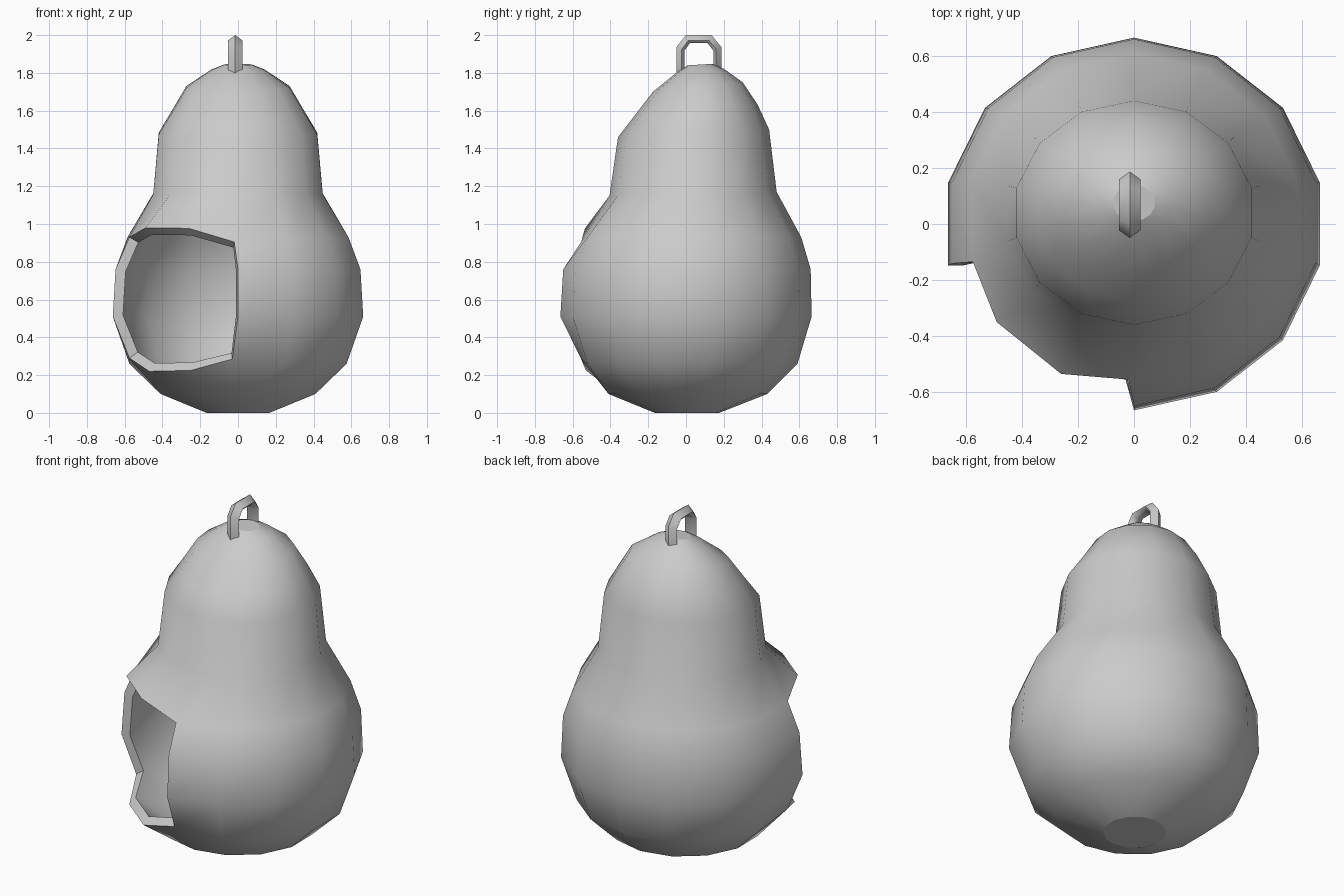
import bpy, bmesh
from math import sin, cos, pi, radians

if "Cube" in bpy.data.objects:
    bpy.data.objects.remove(bpy.data.objects["Cube"])

SEG = 14

# Gourd profile rings: front y, front z, back y, back z, half width in x
RINGS = [
    (-0.165, 0.0, 0.175, 0.0, 0.17),
    (-0.41, 0.10, 0.43, 0.10, 0.42),
    (-0.58, 0.26, 0.59, 0.26, 0.59),
    (-0.665, 0.51, 0.665, 0.51, 0.68),
    (-0.65, 0.76, 0.66, 0.76, 0.665),
    (-0.58, 0.93, 0.61, 0.93, 0.60),
    (-0.405, 1.15, 0.48, 1.17, 0.46),
    (-0.36, 1.46, 0.44, 1.50, 0.43),
    (-0.275, 1.57, 0.38, 1.63, 0.355),
    (-0.175, 1.70, 0.30, 1.75, 0.28),
    (-0.04, 1.81, 0.20, 1.822, 0.145),
    (0.01, 1.84, 0.14, 1.848, 0.075),
]

# Rounded lower and upper lips of the entrance hole, ring index -> points
LIPS = {
    2: [(-0.03, -0.555, 0.285), (-0.25, -0.53, 0.225), (-0.47, -0.35, 0.22), (-0.575, -0.135, 0.29)],
    5: [(-0.02, -0.555, 0.905), (-0.26, -0.535, 0.977), (-0.49, -0.35, 0.98), (-0.575, -0.135, 0.93)],
}


def make_object(name, bm):
    mesh = bpy.data.meshes.new(name)
    bm.to_mesh(mesh)
    bm.free()
    ob = bpy.data.objects.new(name, mesh)
    bpy.context.collection.objects.link(ob)
    bpy.ops.object.select_all(action='DESELECT')
    ob.select_set(True)
    bpy.context.view_layer.objects.active = ob
    return ob


# Gourd body: lofted rings with a 3 x 3 face opening at the front left
bm = bmesh.new()
rows = []
for r, (fy, fz, by, bz, w) in enumerate(RINGS):
    row = []
    for i in range(SEG):
        a = -pi / 2 - 2 * pi * i / SEG
        t = (sin(a) + 1) / 2
        co = (w * cos(a), fy + (by - fy) * t, fz + (bz - fz) * t)
        if r in LIPS and i < 4:
            co = LIPS[r][i]
        row.append(bm.verts.new(co))
    rows.append(row)
for r in range(len(rows) - 1):
    for i in range(SEG):
        if 2 <= r <= 4 and i < 3:
            continue
        j = (i + 1) % SEG
        bm.faces.new((rows[r][j], rows[r][i], rows[r + 1][i], rows[r + 1][j]))
bm.faces.new(rows[0])
bm.faces.new(rows[-1][::-1])
bmesh.ops.delete(bm, geom=[v for v in bm.verts if not v.link_faces], context='VERTS')
body = make_object("gourd_body", bm)

# Wall thickness
wall = body.modifiers.new("wall", 'SOLIDIFY')
wall.thickness = 0.055
wall.offset = -1
bpy.ops.object.modifier_apply(modifier=wall.name)
bpy.ops.object.shade_smooth_by_angle(angle=radians(40))
for p in body.data.polygons:
    if len(p.vertices) > 4:
        p.use_smooth = False

# Hanging loop: five-sided section swept between outer and inner outlines (y, z)
OUTER = [(-0.05, 1.80), (-0.05, 1.937), (0.0, 2.0), (0.135, 2.0), (0.187, 1.937), (0.187, 1.80)]
INNER = [(-0.008, 1.80), (-0.008, 1.918), (0.02, 1.957), (0.115, 1.957), (0.145, 1.918), (0.145, 1.80)]
SECTION = [(0, 0), (0.038, 0.65), (0.025, 1), (-0.025, 1), (-0.038, 0.65)]
bm = bmesh.new()
rows = [[bm.verts.new((-0.015 + x, oy + (iy - oy) * t, oz + (iz - oz) * t)) for x, t in SECTION]
        for (oy, oz), (iy, iz) in zip(OUTER, INNER)]
for a, b in zip(rows, rows[1:]):
    for i in range(5):
        j = (i + 1) % 5
        bm.faces.new((a[i], a[j], b[j], b[i]))
bm.faces.new(rows[0])
bm.faces.new(rows[-1])
bmesh.ops.recalc_face_normals(bm, faces=bm.faces)
make_object("hanging_loop", bm)
bpy.ops.object.shade_smooth_by_angle(angle=radians(60))
